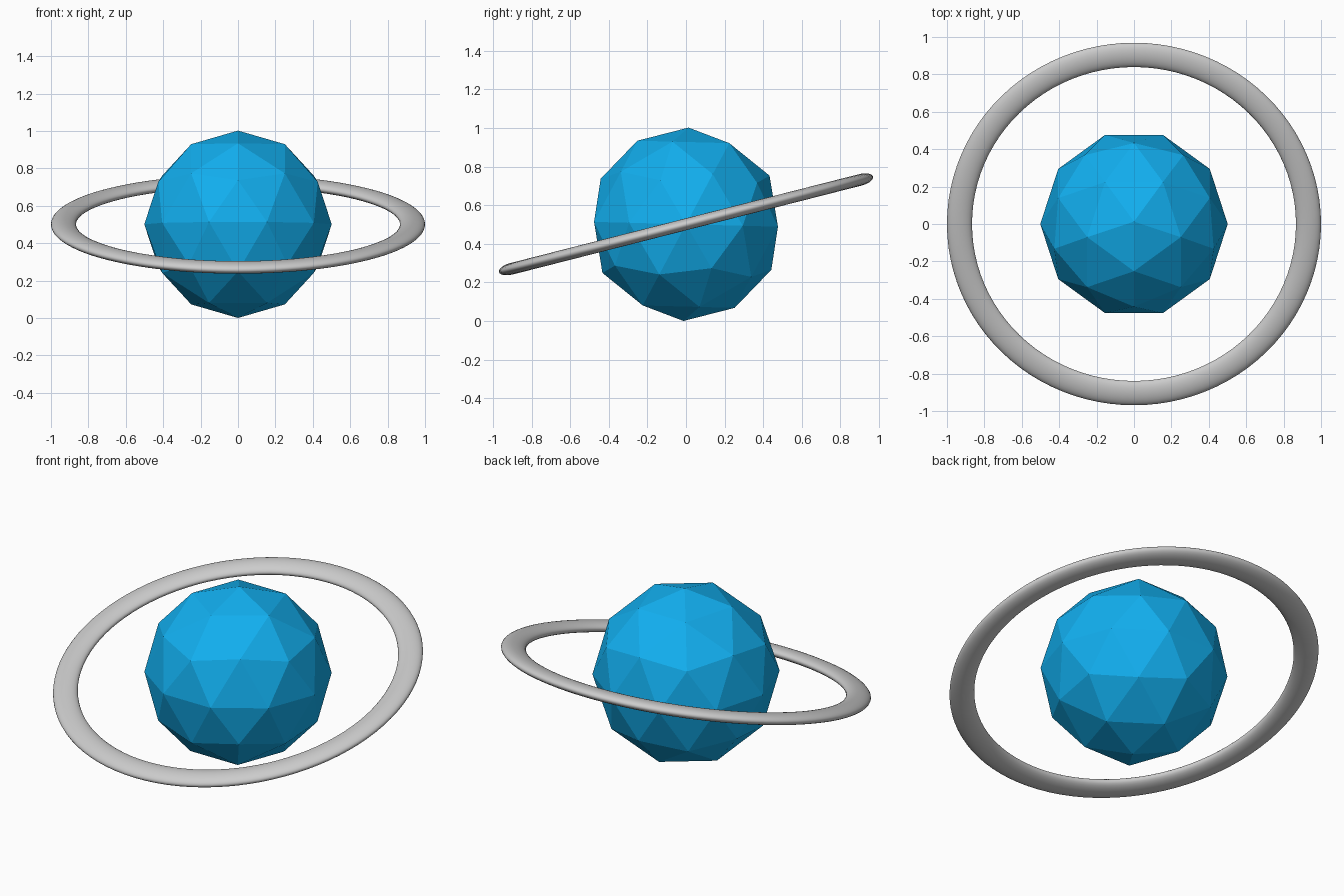
import bpy
from math import radians

if "Cube" in bpy.data.objects:
    bpy.data.objects.remove(bpy.data.objects["Cube"])

CENTRE = (0, 0, 0.501)

# Planet: low-poly ball with flat faces, a slight lean
bpy.ops.mesh.primitive_ico_sphere_add(subdivisions=2, radius=0.501, location=CENTRE)
planet = bpy.context.object
planet.name = "planet"
planet.rotation_mode = 'ZYX'  # turn about z first, then lean about x
planet.rotation_euler = (radians(-1.5), 0, radians(-90))
bpy.ops.object.shade_flat()

blue = bpy.data.materials.new("blue")
blue.diffuse_color = (0.006, 0.43, 0.87, 1)
blue.use_nodes = True
blue.node_tree.nodes["Principled BSDF"].inputs["Base Color"].default_value = blue.diffuse_color
planet.data.materials.append(blue)

# Ring: flattened smooth torus, raised towards the back
bpy.ops.mesh.primitive_torus_add(major_radius=0.933, minor_radius=0.067,
                                 major_segments=96, minor_segments=24,
                                 location=CENTRE)
ring = bpy.context.object
ring.name = "ring"
ring.scale.z = 0.45
ring.rotation_euler.x = radians(14.3)
bpy.ops.object.transform_apply(location=False, rotation=True, scale=True)
bpy.ops.object.shade_smooth()
